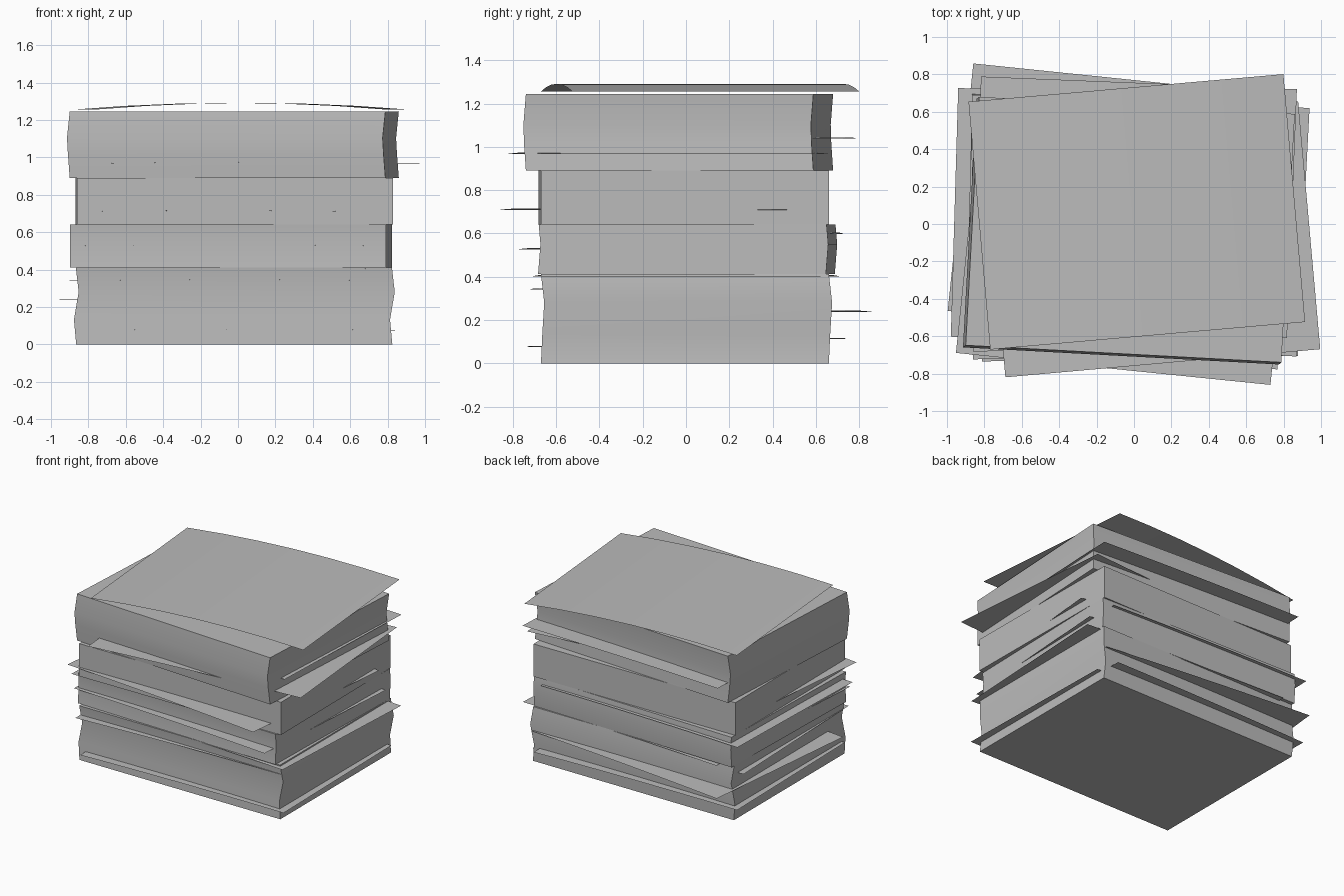
import bpy
from math import radians
from mathutils import Vector, Matrix

cube = bpy.data.objects.get("Cube")
if cube:
    bpy.data.objects.remove(cube)

paper = bpy.data.materials.new("paper_grey")
paper.use_nodes = True
colour = (0.5, 0.5, 0.5, 1)
paper.diffuse_color = colour
paper.node_tree.nodes["Principled BSDF"].inputs["Base Color"].default_value = colour

W, D = 0.845, 0.665  # half width and half depth of a page


def add_object(name, verts, faces, x, y, z, turn):
    mesh = bpy.data.meshes.new(name)
    mesh.from_pydata(verts, [], faces)
    mesh.materials.append(paper)
    mesh.update()
    obj = bpy.data.objects.new(name, mesh)
    bpy.context.collection.objects.link(obj)
    obj.matrix_world = Matrix.Translation((x, y, z)) @ Matrix.Rotation(radians(turn), 4, "Z")
    bpy.ops.object.select_all(action="DESELECT")
    obj.select_set(True)
    bpy.context.view_layer.objects.active = obj
    bpy.ops.object.shade_smooth_by_angle(angle=radians(40))


def bundle(name, x, y, z, height, turn, layers):
    """Solid stack of pages; layers holds (height fraction, x shift, y shift)."""
    verts, faces = [], []
    for t, dx, dy in layers:
        for sx, sy in ((-1, -1), (1, -1), (1, 1), (-1, 1)):
            verts.append(Vector((sx * W + dx, sy * D + dy, t * height)))
    for i in range(len(layers) - 1):
        for j in range(4):
            a, b = i * 4 + j, i * 4 + (j + 1) % 4
            faces.append((a, b, b + 4, a + 4))
    n = len(verts)
    faces += [(3, 2, 1, 0), (n - 4, n - 3, n - 2, n - 1)]
    add_object(name, verts, faces, x, y, z, turn)


def sheet(name, x, y, z, turn, bow=0.006, steps=6):
    """Single page, bowed upward along its width."""
    verts, faces = [], []
    for i in range(steps + 1):
        u = 2 * i / steps - 1
        verts += [(u * W, s * D, bow * (1 - u * u)) for s in (-1, 1)]
    for i in range(steps):
        a = 2 * i
        faces.append((a, a + 2, a + 3, a + 1))
    add_object(name, verts, faces, x, y, z, turn)


# Four page bundles, bottom to top
bundle("bottom_bundle", -0.02, -0.005, 0, 0.412, 0,
       [(0, 0, 0), (0.32, -0.012, 0.006), (0.68, 0.013, 0.015), (1, -0.002, 0)])
bundle("lower_bundle", -0.037, 0.005, 0.412, 0.23, -1.4,
       [(0, 0, -0.003), (0.6, 0, 0.008), (1, 0, 0)])
bundle("upper_bundle", -0.02, -0.01, 0.642, 0.248, 0.4, [(0, 0, 0), (1, 0, 0)])
bundle("top_bundle", -0.02, -0.03, 0.89, 0.355, -3.1,
       [(0, 0, 0), (0.35, -0.009, -0.009), (0.6, -0.014, -0.012), (1, 0, 0)])

# Loose pages sticking out of the stack: x, y, z, turn
loose = [
    (0.02, -0.055, 0.075, 1),
    (-0.07, 0.06, 0.112, 1),
    (-0.087, 0.11, 0.238, -5.9),
    (-0.04, -0.03, 0.34, 2),
    (0.06, 0, 0.402, -3),
    (-0.03, -0.055, 0.526, -4),
    (-0.115, 0.037, 0.598, -1.7),
    (-0.044, -0.113, 0.709, -5.8),
    (0.095, -0.082, 0.968, 5.1),
    (0, 0.09, 1.038, -2.3),
]
for i, (x, y, z, turn) in enumerate(loose):
    sheet(f"loose_page_{i + 1}", x, y, z, turn)

# Curved page lying on top
sheet("top_page", 0.015, 0.065, 1.255, 5, bow=0.036)
